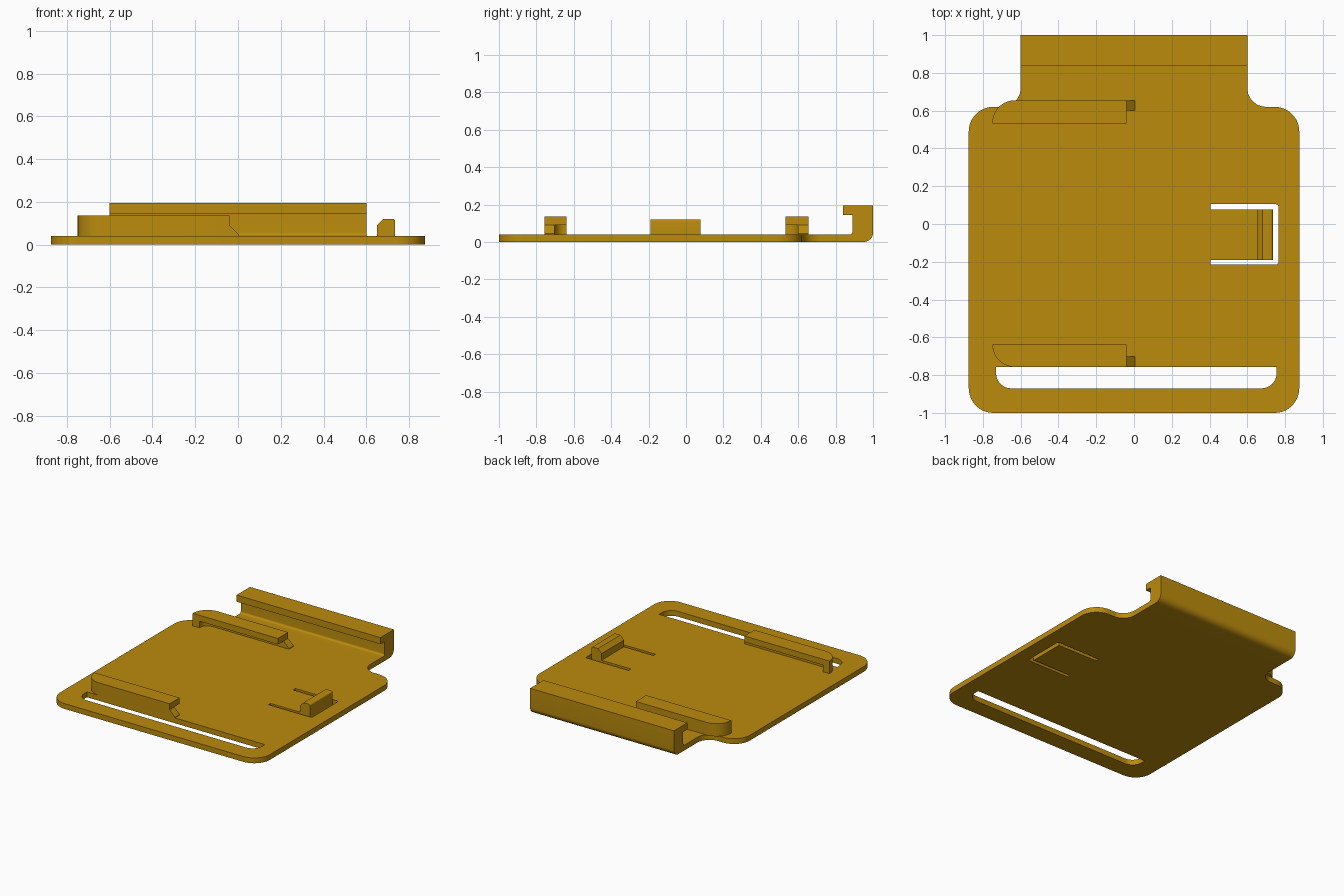
import bpy, bmesh, math
from mathutils import Vector

if "Cube" in bpy.data.objects:
    bpy.data.objects.remove(bpy.data.objects["Cube"])

amber = bpy.data.materials.new("amber")
amber.diffuse_color = (0.50, 0.26, 0.004, 1)
amber.use_nodes = True
amber.node_tree.nodes["Principled BSDF"].inputs["Base Color"].default_value = amber.diffuse_color
T = 0.04  # plate thickness


def rounded(points, steps=10):
    """Outline from (x, y[, radius]) corners, each radius turned into an arc."""
    out, n = [], len(points)
    for i, p in enumerate(points):
        c = Vector(p[:2])
        r = p[2] if len(p) > 2 else 0
        if r == 0:
            out.append(c)
            continue
        a = (Vector(points[i - 1][:2]) - c).normalized()
        b = (Vector(points[(i + 1) % n][:2]) - c).normalized()
        for k in range(steps + 1):
            t = k / steps * math.pi / 2
            out.append(c + a * r * (1 - math.sin(t)) + b * r * (1 - math.cos(t)))
    return out


def extrude(name, loops, to3d, direction):
    """Fill the outline (first loop) with its holes and extrude it."""
    bm = bmesh.new()
    edges = []
    for loop in loops:
        vs = [bm.verts.new(to3d(p)) for p in loop]
        edges += [bm.edges.new((vs[i - 1], vs[i])) for i in range(len(vs))]
    if len(loops) == 1:
        bm.faces.new(vs)
    else:
        bmesh.ops.triangle_fill(bm, edges=edges, use_beauty=True)
    geo = bmesh.ops.extrude_face_region(bm, geom=bm.faces[:])["geom"]
    bmesh.ops.translate(bm, vec=direction,
                        verts=[g for g in geo if isinstance(g, bmesh.types.BMVert)])
    bmesh.ops.recalc_face_normals(bm, faces=bm.faces[:])
    me = bpy.data.meshes.new(name)
    bm.to_mesh(me)
    bm.free()
    me.materials.append(amber)
    ob = bpy.data.objects.new(name, me)
    bpy.context.collection.objects.link(ob)
    bpy.ops.object.select_all(action="DESELECT")
    ob.select_set(True)
    bpy.context.view_layer.objects.active = ob
    bpy.ops.object.shade_smooth_by_angle(angle=math.radians(30))
    return ob


def flat(z):
    return lambda p: (p[0], p[1], z)


# Base plate with strap slot and the cut around the spring tongue
outline = rounded([(-0.875, -1, 0.13), (0.875, -1, 0.13), (0.875, 0.62, 0.13),
                   (0.6, 0.62, 0.1), (0.6, 0.82), (-0.6, 0.82),
                   (-0.6, 0.62, 0.1), (-0.875, 0.62, 0.13)])
strap_slot = rounded([(-0.73, -0.87, 0.08), (0.755, -0.87, 0.08),
                      (0.755, -0.757), (-0.73, -0.757)])
tongue_cut = rounded([(0.405, -0.215), (0.765, -0.215, 0.015), (0.765, 0.105, 0.015),
                      (0.405, 0.105), (0.405, 0.077), (0.735, 0.077),
                      (0.735, -0.19), (0.405, -0.19)], 4)
extrude("base_plate", [outline, strap_slot, tongue_cut], flat(0), (0, 0, T))

# Hooked lip along the back edge
hook = rounded([(0.82, 0), (1, 0, 0.05), (1, 0.195), (0.84, 0.195), (0.84, 0.145),
                (0.89, 0.145), (0.89, T, 0.015), (0.82, T)], 8)
extrude("back_hook", [hook], lambda p: (-0.6, p[0], p[1]), (1.2, 0, 0))

# Two side rails: curved wall, overhanging lip and a ramped end
X0, X1, W = -0.75, -0.04, 0.055
for name, outer, inner in (("front", -0.757, -0.638), ("back", 0.655, 0.532)):
    s = 1 if outer > inner else -1
    wall = rounded([(X0, inner), (X0, outer, 0.119), (X1, outer), (X1, outer - s * W),
                    (X0 + W, outer - s * W, 0.06), (X0 + W, inner)])
    lip = rounded([(X0, inner), (X0, outer, 0.119), (X1, outer), (X1, inner)])
    extrude(name + "_rail_wall", [wall], flat(T), (0, 0, 0.05))
    extrude(name + "_rail_lip", [lip], flat(0.09), (0, 0, 0.045))
    ramp = [(X1, T), (0.005, T), (0.005, 0.045), (X1, 0.09)]
    extrude(name + "_rail_ramp", [ramp],
            lambda p: (p[0], outer - s * W, p[1]), (0, s * W, 0))

# Catch on the end of the spring tongue
catch = rounded([(0.65, T), (0.735, T), (0.735, 0.12, 0.012), (0.68, 0.12), (0.65, 0.09)], 5)
extrude("tongue_catch", [catch], lambda p: (p[0], -0.19, p[1]), (0, 0.267, 0))
